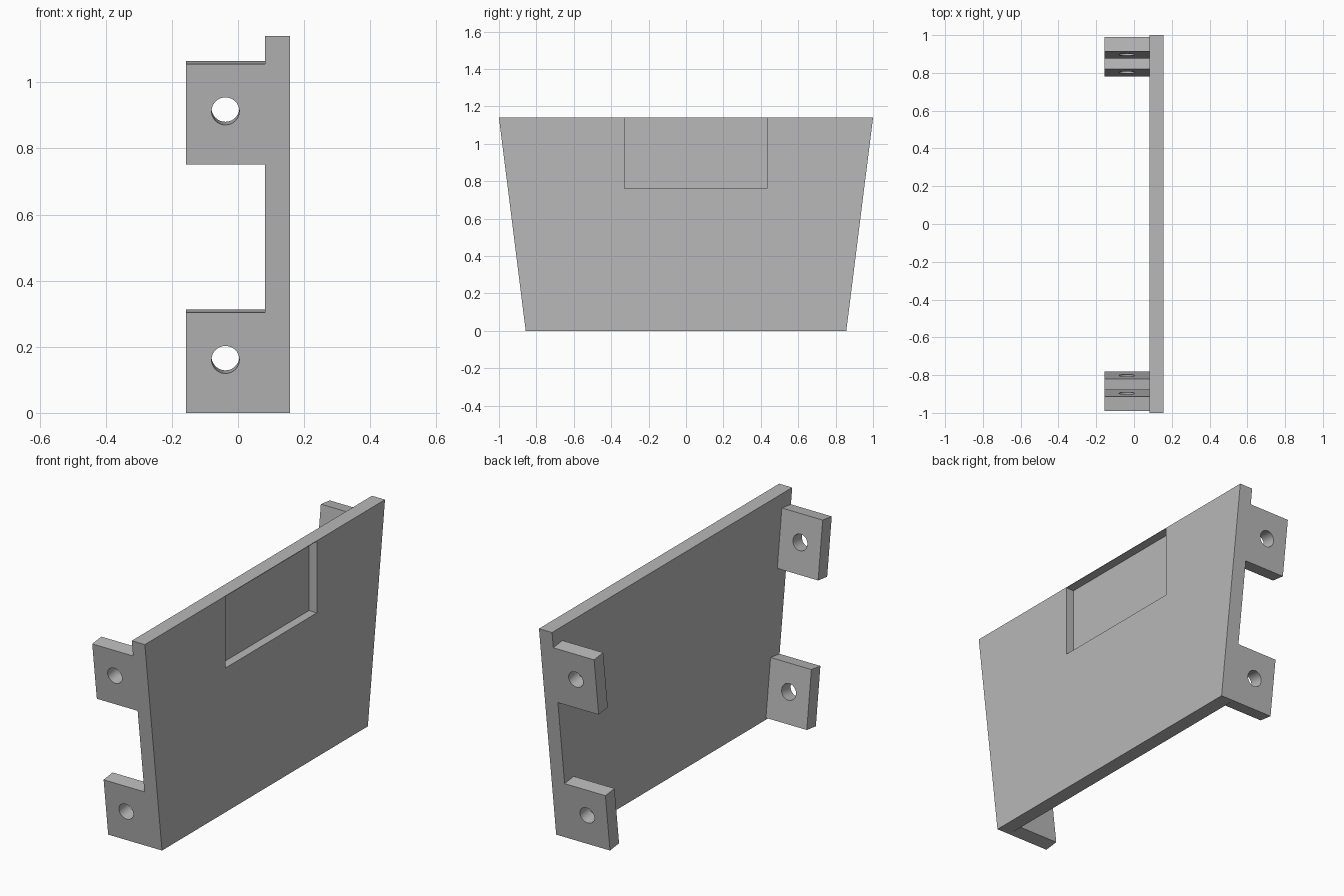
import bpy, bmesh, math
from mathutils import Matrix, Vector

cube = bpy.data.objects.get("Cube")
if cube:
    bpy.data.objects.remove(cube, do_unlink=True)

HEIGHT, HALF_BOTTOM, HALF_TOP = 1.14, 0.857, 1.0
BACK, JOINT, FACE = -0.157, 0.081, 0.157      # x of lug ends, plate back, plate face
THICK = FACE - JOINT
SLOPE = math.atan2(HALF_TOP - HALF_BOTTOM, HEIGHT)

grey = bpy.data.materials.new("plain grey")
grey.use_nodes = True
grey.diffuse_color = (0.48, 0.48, 0.48, 1)
grey.node_tree.nodes["Principled BSDF"].inputs["Base Color"].default_value = (0.48, 0.48, 0.48, 1)


def to_object(name, bm):
    bmesh.ops.recalc_face_normals(bm, faces=bm.faces)
    mesh = bpy.data.meshes.new(name)
    bm.to_mesh(mesh)
    bm.free()
    mesh.materials.append(grey)
    obj = bpy.data.objects.new(name, mesh)
    bpy.context.collection.objects.link(obj)
    return obj


def box(name, low, high, matrix=Matrix()):
    low, high = Vector(low), Vector(high)
    bm = bmesh.new()
    bmesh.ops.create_cube(bm, size=1)
    bmesh.ops.scale(bm, vec=high - low, verts=bm.verts)
    bmesh.ops.translate(bm, vec=(low + high) / 2, verts=bm.verts)
    bm.transform(matrix)
    return to_object(name, bm)


def select_only(obj):
    bpy.ops.object.select_all(action="DESELECT")
    obj.select_set(True)
    bpy.context.view_layer.objects.active = obj


def cut(obj, cutter):
    cutter.hide_render = True
    mod = obj.modifiers.new("cut", "BOOLEAN")
    mod.operation, mod.solver, mod.object = "DIFFERENCE", "EXACT", cutter
    select_only(obj)
    bpy.ops.object.modifier_apply(modifier=mod.name)
    bpy.data.objects.remove(cutter, do_unlink=True)


# Tapered plate
bm = bmesh.new()
outline = [(-HALF_BOTTOM, 0), (HALF_BOTTOM, 0), (HALF_TOP, HEIGHT), (-HALF_TOP, HEIGHT)]
face = bm.faces.new([bm.verts.new((JOINT, y, z)) for y, z in outline])
side = bmesh.ops.extrude_face_region(bm, geom=[face])
new_verts = [g for g in side["geom"] if isinstance(g, bmesh.types.BMVert)]
bmesh.ops.translate(bm, vec=(THICK, 0, 0), verts=new_verts)
plate = to_object("plate", bm)

# Shallow pocket in the plate face, with a thin skin left above it
cut(plate, box("pocket_cutter", (FACE - 0.046, -0.33, 0.76), (FACE + 0.1, 0.432, HEIGHT - 0.003)))

# Drilled lugs, tilted flush with the plate's sloping edges and mirrored across y
LENGTH = 0.306
for name, z in (("lower_lugs", 0.0), ("upper_lugs", 0.752)):
    edge = HALF_BOTTOM + z * math.tan(SLOPE)
    place = Matrix.Translation((0, edge, z)) @ Matrix.Rotation(-SLOPE, 4, "X")
    lug = box(name, (BACK, -THICK, 0), (JOINT, 0, LENGTH), place)

    bm = bmesh.new()
    bmesh.ops.create_cone(bm, cap_ends=True, segments=40, radius1=0.042, radius2=0.042, depth=0.4)
    bm.transform(place @ Matrix.Translation(((BACK + JOINT) / 2, 0, 0.53 * LENGTH))
                 @ Matrix.Rotation(math.pi / 2, 4, "X"))
    cut(lug, to_object("hole_cutter", bm))

    mirror = lug.modifiers.new("mirror", "MIRROR")
    mirror.use_axis = (False, True, False)
    select_only(lug)
    bpy.ops.object.modifier_apply(modifier=mirror.name)
    bpy.ops.object.shade_smooth_by_angle()
